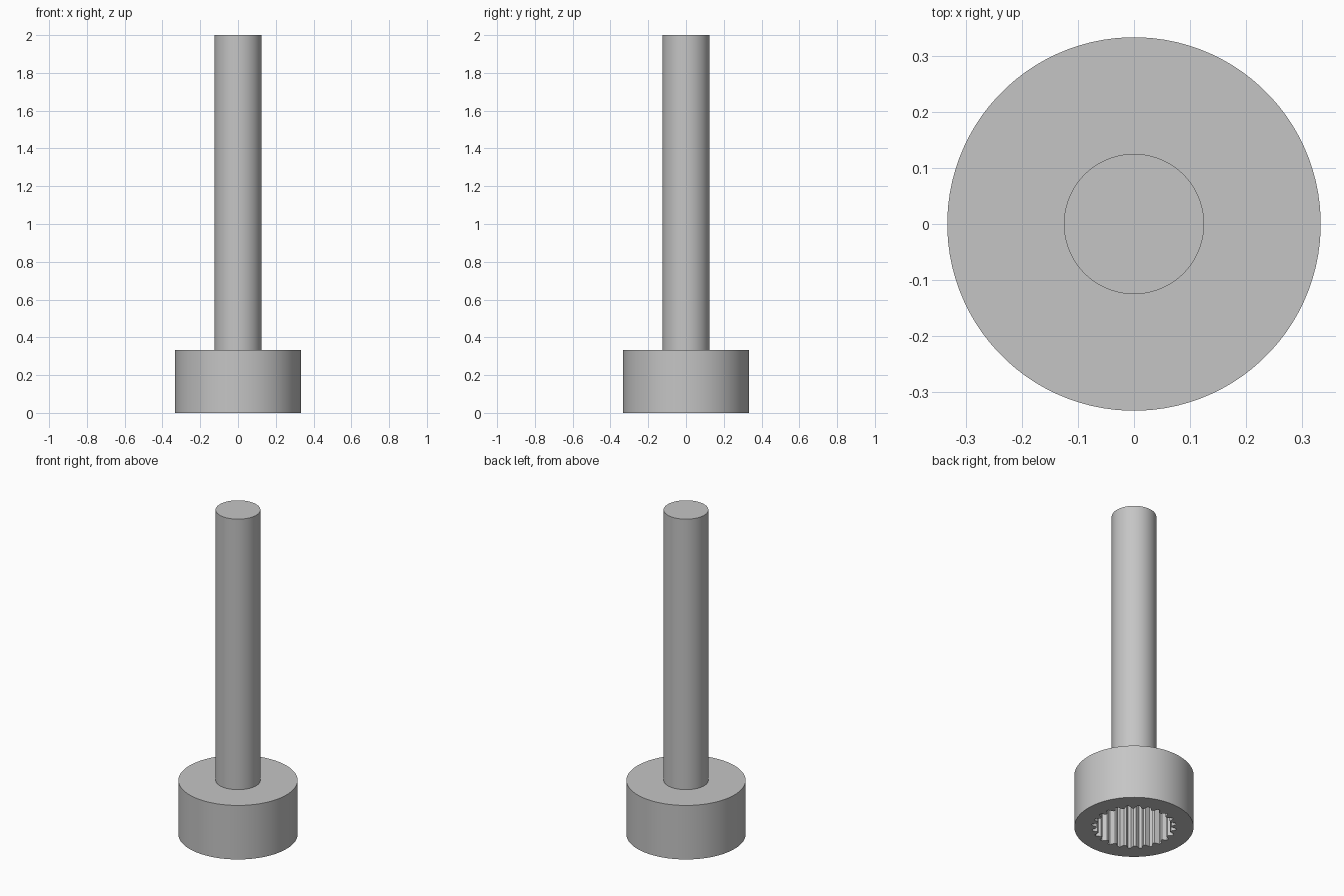
import bpy, bmesh, math

cube = bpy.data.objects.get("Cube")
if cube:
    bpy.data.objects.remove(cube)

TEETH = 24
SIDES = TEETH * 4

steel = bpy.data.materials.new("grey_steel")
steel.use_nodes = True
GREY = (0.56, 0.56, 0.56, 1)
steel.diffuse_color = GREY
steel.node_tree.nodes["Principled BSDF"].inputs["Base Color"].default_value = GREY


def ring(bm, radius_at, z):
    """Closed loop of vertices; radius_at gives the radius for each index."""
    verts = []
    for i in range(SIDES):
        a = math.tau * (i + 0.5) / SIDES
        r = radius_at(i)
        verts.append(bm.verts.new((r * math.cos(a), r * math.sin(a), z)))
    return verts


def stacked_rings(name, levels):
    """Skin a list of (radius function, height) rings and cap both ends."""
    bm = bmesh.new()
    rings = [ring(bm, f, z) for f, z in levels]
    for a, b in zip(rings, rings[1:]):
        for i in range(SIDES):
            j = (i + 1) % SIDES
            bm.faces.new((a[i], a[j], b[j], b[i]))
    bm.faces.new(rings[0][::-1])
    bm.faces.new(rings[-1])
    bmesh.ops.recalc_face_normals(bm, faces=bm.faces)
    mesh = bpy.data.meshes.new(name)
    bm.to_mesh(mesh)
    bm.free()
    mesh.materials.append(steel)
    obj = bpy.data.objects.new(name, mesh)
    bpy.context.collection.objects.link(obj)
    bpy.ops.object.select_all(action='DESELECT')
    obj.select_set(True)
    bpy.context.view_layer.objects.active = obj
    bpy.ops.object.shade_smooth_by_angle(angle=math.radians(20))
    return obj


def circle(radius):
    return lambda i: radius


def splines(i):
    # Two vertices on each tooth tip, two in each groove
    return 0.21 if i % 4 < 2 else 0.236


# Head with a toothed socket opening downwards
stacked_rings("socket_head", [
    (splines, 0.27),
    (splines, 0),
    (circle(0.333), 0),
    (circle(0.333), 0.333),
])

# Plain round shaft on top of the head
stacked_rings("shaft", [
    (circle(0.125), 0.333),
    (circle(0.125), 2),
])
